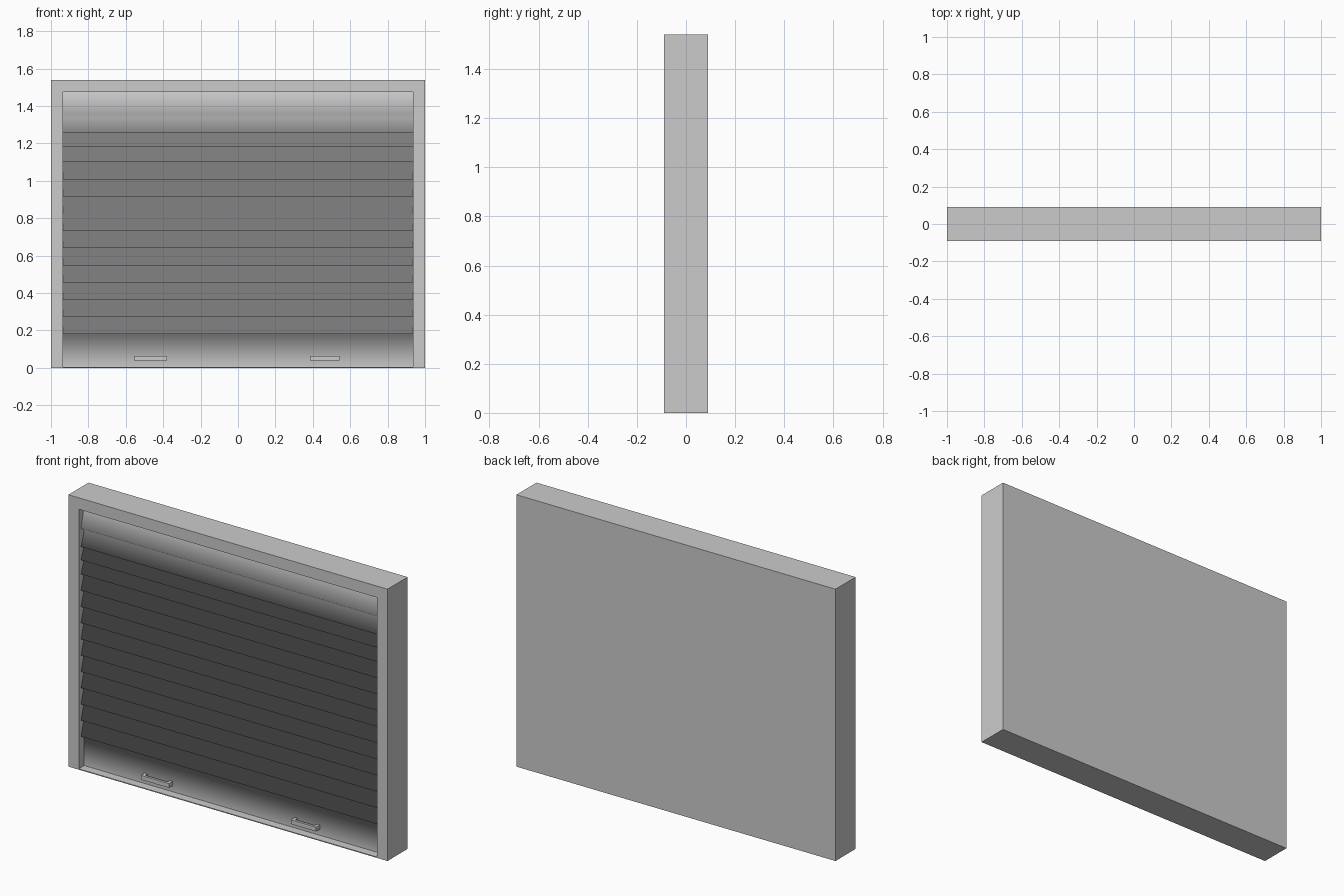
import bpy, bmesh

if "Cube" in bpy.data.objects:
    bpy.data.objects.remove(bpy.data.objects["Cube"])

W, H, D = 1.0, 1.54, 0.09          # half width, height, half depth
IW, IT, IB = 0.935, 1.475, 0.005   # opening half width, top, bottom
BACK, TIP = -0.042, -0.07          # shutter depth: recessed line and slat tips


def make_object(name, bm, smooth=False):
    bmesh.ops.recalc_face_normals(bm, faces=bm.faces)
    mesh = bpy.data.meshes.new(name)
    bm.to_mesh(mesh)
    bm.free()
    for p in mesh.polygons:
        p.use_smooth = smooth
    obj = bpy.data.objects.new(name, mesh)
    bpy.context.collection.objects.link(obj)
    return obj


# Frame: nested rectangular rings, closed at the back
def ring(bm, w, z0, z1, y):
    return [bm.verts.new((x, y, z)) for x, z in ((-w, z0), (w, z0), (w, z1), (-w, z1))]


bm = bmesh.new()
rings = [ring(bm, W, 0, H, D), ring(bm, W, 0, H, -D),
         ring(bm, IW, IB, IT, -D), ring(bm, IW, IB, IT, BACK + 0.004)]
for a, b in zip(rings, rings[1:]):
    for i in range(4):
        j = (i + 1) % 4
        bm.faces.new((a[i], a[j], b[j], b[i]))
bm.faces.new(rings[0])
make_object("frame", bm)

# Shutter: sawtooth slat profile swept across the opening
profile = [(BACK, IT), (TIP, 1.36), (BACK, 1.335)]
tips = [1.255, 1.18] + [1.10 - 0.092 * i for i in range(11)]
for z in tips:
    profile += [(TIP, z), (BACK, z - 0.001)]
profile.append((BACK, IB))

bm = bmesh.new()
left, right = ([bm.verts.new((x, y, z)) for y, z in profile] for x in (-IW, IW))
for i in range(len(profile) - 1):
    bm.faces.new((left[i], left[i + 1], right[i + 1], right[i]))
shutter = make_object("shutter", bm, smooth=True)
if shutter.data.polygons[0].normal.y > 0:
    shutter.data.flip_normals()


# Handles: U-shaped pulls on the bottom panel
def handle(name, x0, x1, z0=0.04, z1=0.064):
    front, inner, leg = -0.076, -0.062, 0.018
    outline = [(x0, BACK), (x0, front), (x1, front), (x1, BACK),
               (x1 - leg, BACK), (x1 - leg, inner), (x0 + leg, inner), (x0 + leg, BACK)]
    bm = bmesh.new()
    face = bm.faces.new([bm.verts.new((x, y, z0)) for x, y in outline])
    ext = bmesh.ops.extrude_face_region(bm, geom=[face])["geom"]
    bmesh.ops.translate(bm, vec=(0, 0, z1 - z0),
                        verts=[v for v in ext if isinstance(v, bmesh.types.BMVert)])
    make_object(name, bm)


handle("left_handle", -0.556, -0.38)
handle("right_handle", 0.385, 0.543)
